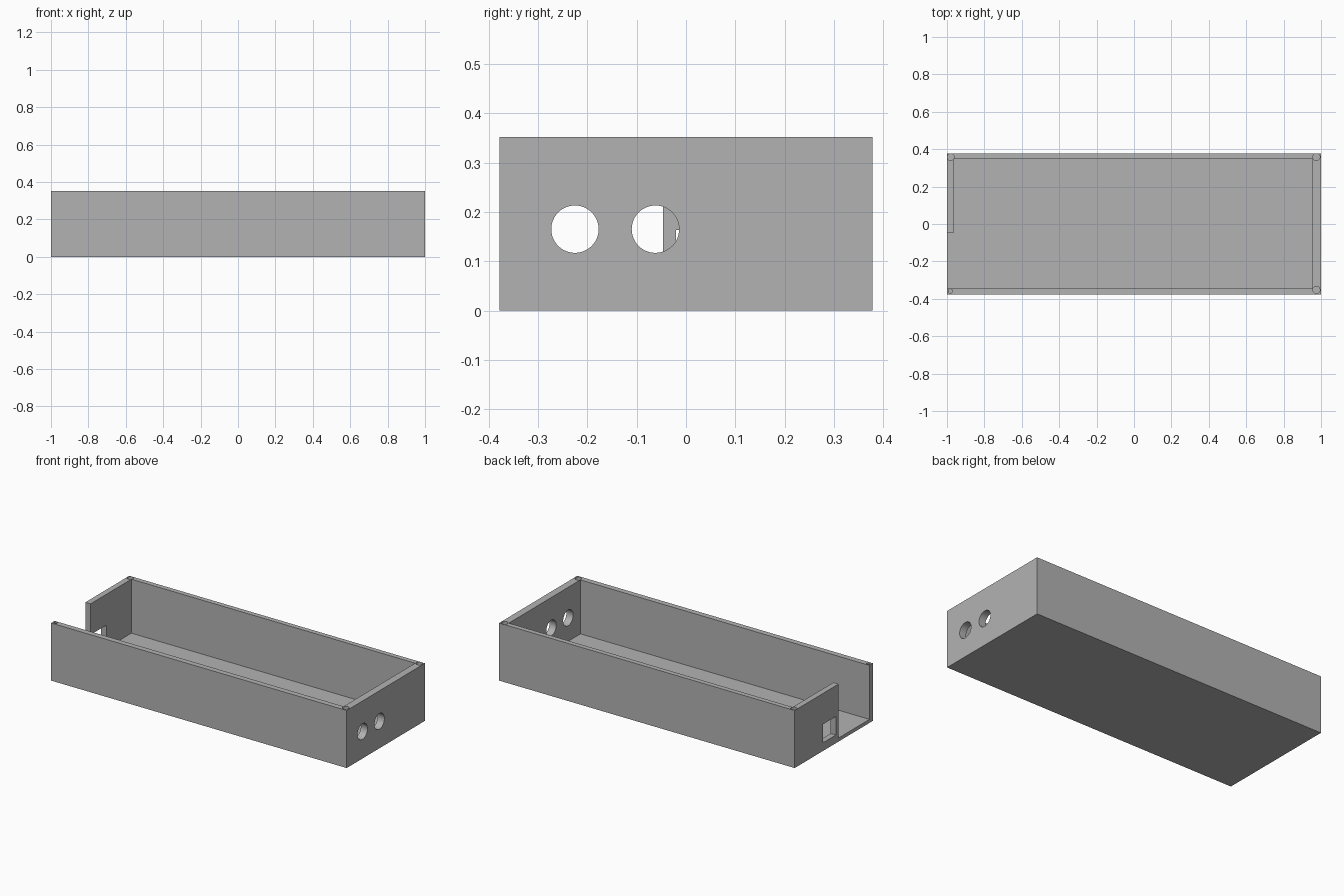
import bpy
import math

if "Cube" in bpy.data.objects:
    bpy.data.objects.remove(bpy.data.objects["Cube"], do_unlink=True)

HALF_Y, HEIGHT, FLOOR = 0.378, 0.352, 0.022

grey = bpy.data.materials.new("plain grey")
grey.use_nodes = True
colour = (0.45, 0.45, 0.45, 1)
grey.diffuse_color = colour
grey.node_tree.nodes["Principled BSDF"].inputs["Base Color"].default_value = colour


def box(name, low, high):
    centre = [(a + b) / 2 for a, b in zip(low, high)]
    bpy.ops.mesh.primitive_cube_add(size=1, location=centre)
    obj = bpy.context.object
    obj.name = name
    obj.scale = [b - a for a, b in zip(low, high)]
    bpy.ops.object.transform_apply(location=True, rotation=True, scale=True)
    obj.data.materials.append(grey)
    return obj


def cylinder(name, radius, depth, location, rotation=(0, 0, 0)):
    bpy.ops.mesh.primitive_cylinder_add(vertices=48, radius=radius, depth=depth,
                                        location=location, rotation=rotation)
    obj = bpy.context.object
    obj.name = name
    obj.data.materials.append(grey)
    return obj


def cut(target, cutter):
    cutter.hide_render = True
    mod = target.modifiers.new(cutter.name, "BOOLEAN")
    mod.operation = "DIFFERENCE"
    mod.solver = "EXACT"
    mod.object = cutter
    bpy.ops.object.select_all(action="DESELECT")
    target.select_set(True)
    bpy.context.view_layer.objects.active = target
    bpy.ops.object.modifier_apply(modifier=mod.name)
    bpy.data.objects.remove(cutter, do_unlink=True)


# Open tray with floor and walls
case = box("enclosure_base", (-1, -HALF_Y, 0), (1, HALF_Y, HEIGHT))
cut(case, box("cavity", (-0.965, -0.344, FLOOR), (0.955, 0.348, 0.5)))

# Gap at the front half of the end wall
cut(case, box("end_gap", (-1.1, -0.344, FLOOR), (-0.9, -0.047, 0.5)))

# Rectangular socket opening in the remaining end wall
cut(case, box("socket_opening", (-1.1, -0.02, 0.05), (-0.9, 0.106, 0.163)))

# Two round openings in the other end wall
for y in (-0.225, -0.062):
    cut(case, cylinder("round_opening", 0.048, 0.2, (1, y, 0.165), (0, math.pi / 2, 0)))

# Screw holes in the top of the corners
for x, y, radius in ((0.975, 0.358, 0.019), (0.975, -0.352, 0.019),
                     (-0.98, 0.358, 0.018), (-0.982, -0.359, 0.011)):
    cut(case, cylinder("screw_hole", radius, 0.2, (x, y, HEIGHT)))

bpy.ops.object.shade_smooth_by_angle(angle=math.radians(30))
